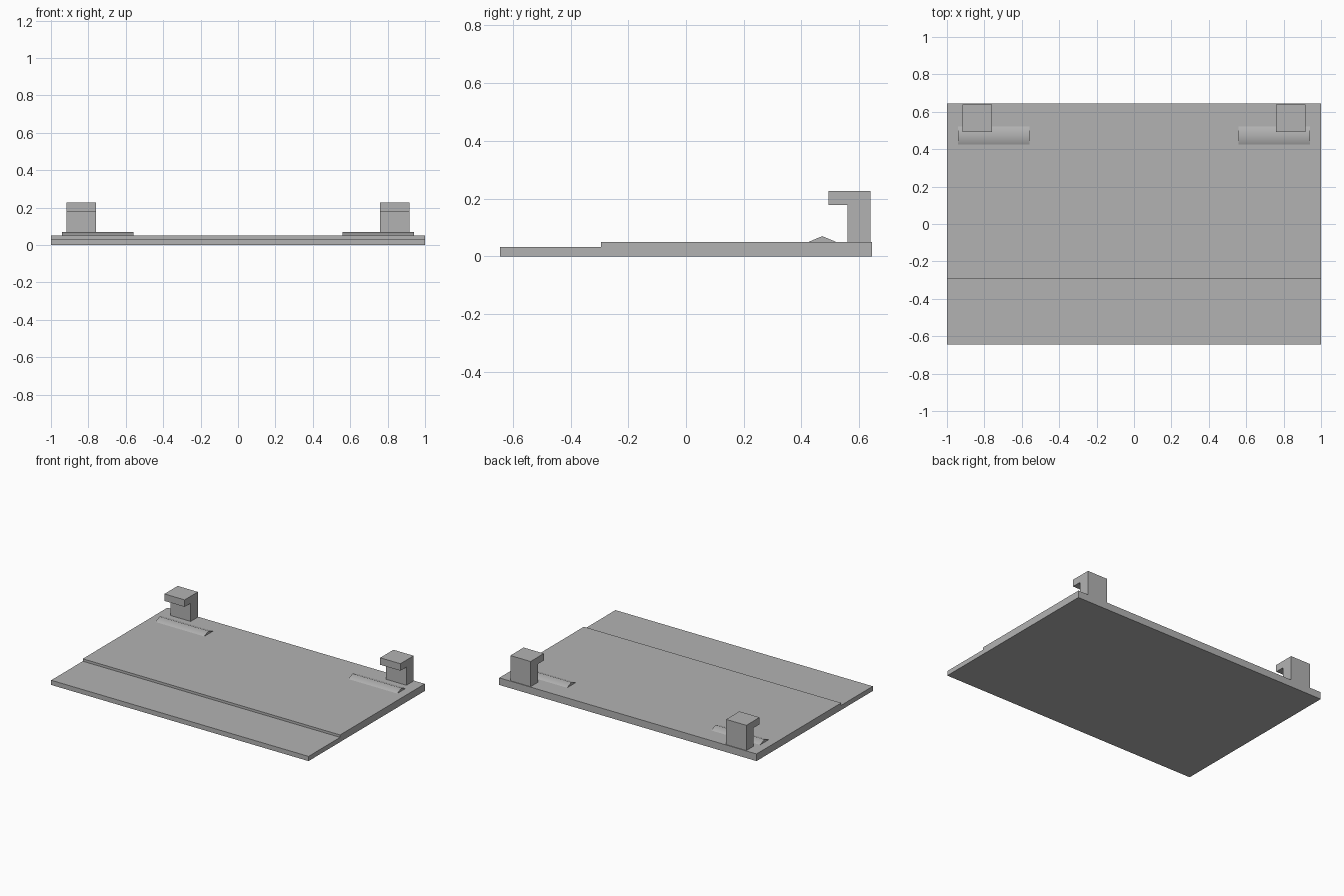
import bpy
import bmesh
import math

cube = bpy.data.objects.get("Cube")
if cube:
    bpy.data.objects.remove(cube, do_unlink=True)

grey = bpy.data.materials.new("plain grey")
grey.use_nodes = True
colour = (0.45, 0.45, 0.45, 1)
grey.diffuse_color = colour
grey.node_tree.nodes["Principled BSDF"].inputs["Base Color"].default_value = colour


def extrude_profile(name, profile, x0, x1):
    """Sweep a side profile of (y, z) points from x0 to x1."""
    bm = bmesh.new()
    face = bm.faces.new([bm.verts.new((x0, y, z)) for y, z in profile])
    swept = bmesh.ops.extrude_face_region(bm, geom=[face])
    moved = [v for v in swept["geom"] if isinstance(v, bmesh.types.BMVert)]
    bmesh.ops.translate(bm, verts=moved, vec=(x1 - x0, 0, 0))
    bmesh.ops.recalc_face_normals(bm, faces=bm.faces)
    mesh = bpy.data.meshes.new(name)
    bm.to_mesh(mesh)
    bm.free()
    mesh.materials.append(grey)
    obj = bpy.data.objects.new(name, mesh)
    bpy.context.collection.objects.link(obj)
    return obj


# Stepped base plate with a lower front strip
BACK, STEP, LOW, TOP = 0.645, -0.295, 0.033, 0.05
extrude_profile("base_plate", [(-BACK, 0), (BACK, 0), (BACK, TOP),
                               (STEP, TOP), (STEP, LOW), (-BACK, LOW)], -1, 1)

# Forward-facing hooks and low ridges, one of each per side
hook = [(0.56, TOP), (0.64, TOP), (0.64, 0.227), (0.493, 0.227),
        (0.493, 0.178), (0.56, 0.178)]
ridge = [(0.425, TOP), (0.52, TOP), (0.472, 0.07)]
for side, sign in (("left", 1), ("right", -1)):
    extrude_profile(side + "_hook", hook, sign * 0.76, sign * 0.917)
    bump = extrude_profile(side + "_ridge", ridge, sign * 0.56, sign * 0.94)

    # Soft crest with crisp ends
    bpy.ops.object.select_all(action="DESELECT")
    bump.select_set(True)
    bpy.context.view_layer.objects.active = bump
    bpy.ops.object.shade_smooth_by_angle(angle=math.radians(50))
